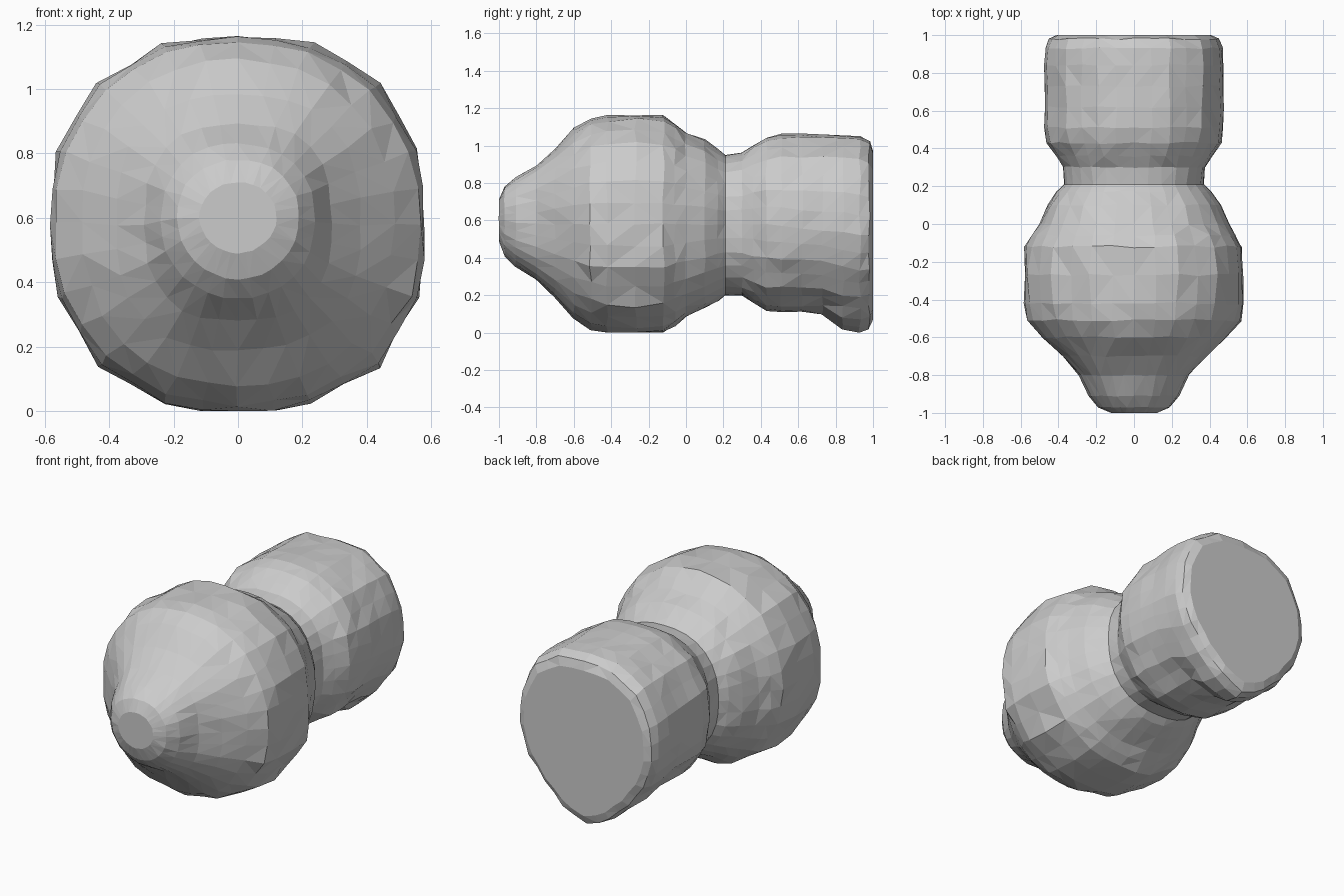
import bpy, bmesh, math, random

random.seed(4)
SIDES = 32


def ring_points(y, half_w, z_low, z_high, z_mid, n_up, n_low, lobe):
    """Super-ellipse cross-section with separate upper and lower halves and shallow lobes."""
    pts = []
    for i in range(SIDES):
        a = 2 * math.pi * i / SIDES
        c, s = math.cos(a), math.sin(a)
        n = n_up if s > 0 else n_low
        h = z_high - z_mid if s > 0 else z_mid - z_low
        r = (abs(c) ** n + abs(s) ** n) ** (-1 / n)
        if 1 < i % 8 < 7:
            r *= 1 + (lobe if i % 2 == 0 else -lobe)
        pts.append((half_w * max(-1, min(1, r * c)), y, z_mid + h * max(-1, min(1, r * s))))
    return pts


def loft(name, rings, cap_first, cap_last, fixed):
    """Skin faceted rings; rings listed in fixed stay free of surface wobble."""
    bm = bmesh.new()
    loops = []
    for k, ring in enumerate(rings):
        w = 0 if k in fixed else 0.012 * ring[1]
        loops.append([bm.verts.new((x + random.uniform(-w, w), y + random.uniform(-w, w),
                                    max(0, z + random.uniform(-w, w))))
                      for x, y, z in ring_points(*ring)])
    for a, b in zip(loops, loops[1:]):
        for i in range(SIDES):
            j = (i + 1) % SIDES
            bm.faces.new((a[i], a[j], b[j], b[i]))
    bmesh.ops.triangulate(bm, faces=bm.faces[:])
    if cap_first:
        bm.faces.new(loops[0])
    if cap_last:
        bm.faces.new(loops[-1])
    bmesh.ops.recalc_face_normals(bm, faces=bm.faces[:])
    # Open shells: make sure the widest side faces outward
    side = max(bm.faces, key=lambda f: f.calc_center_median().x)
    if side.normal.x < 0:
        bmesh.ops.reverse_faces(bm, faces=bm.faces[:])
    mesh = bpy.data.meshes.new(name)
    bm.to_mesh(mesh)
    bm.free()
    obj = bpy.data.objects.new(name, mesh)
    bpy.context.collection.objects.link(obj)
    return obj


# y, half width, bottom, top, widest height, upper exponent, lower exponent, lobe depth
seam = (0.21, 0.37, 0.20, 0.95, 0.58, 2.4, 2.4, 0)

# Bulbous front with a rounded nose
bulb = [
    (-1.00, 0.12, 0.49, 0.71, 0.60, 2.1, 1.9, 0),
    (-0.97, 0.19, 0.41, 0.78, 0.60, 2.2, 2.0, 0),
    (-0.91, 0.24, 0.35, 0.83, 0.59, 2.3, 2.1, 0),
    (-0.80, 0.29, 0.28, 0.89, 0.58, 2.7, 2.6, 0),
    (-0.70, 0.38, 0.19, 0.98, 0.58, 2.6, 2.6, 0),
    (-0.60, 0.485, 0.08, 1.09, 0.58, 2.25, 2.25, 0),
    (-0.51, 0.57, 0.02, 1.15, 0.58, 2.1, 2.1, 0.004),
    (-0.42, 0.58, 0.00, 1.16, 0.58, 2.25, 2.25, 0.008),
    (-0.27, 0.58, 0.00, 1.16, 0.58, 2.4, 2.4, 0.014),
    (-0.12, 0.575, 0.00, 1.16, 0.58, 2.2, 2.2, 0.008),
    (-0.06, 0.54, 0.04, 1.12, 0.58, 2.25, 2.25, 0.004),
    (0.00, 0.50, 0.08, 1.07, 0.58, 2.4, 2.4, 0),
    (0.10, 0.46, 0.13, 1.03, 0.58, 2.3, 2.3, 0),
    (0.17, 0.41, 0.17, 0.98, 0.58, 2.3, 2.3, 0),
    seam,
]
loft("front_bulb", bulb, True, False, {len(bulb) - 1})

# Rear block with a flat end and a tapering lower lip
block = [
    seam,
    (0.30, 0.375, 0.20, 0.96, 0.58, 2.6, 2.5, 0),
    (0.36, 0.41, 0.16, 1.00, 0.58, 2.5, 2.4, 0.005),
    (0.43, 0.46, 0.12, 1.045, 0.58, 2.3, 2.1, 0.01),
    (0.51, 0.475, 0.11, 1.06, 0.57, 2.4, 2.0, 0.012),
    (0.62, 0.475, 0.11, 1.06, 0.56, 2.4, 1.9, 0.012),
    (0.73, 0.475, 0.10, 1.06, 0.55, 2.4, 1.8, 0.012),
    (0.84, 0.475, 0.02, 1.06, 0.54, 2.5, 1.6, 0.01),
    (0.93, 0.47, 0.00, 1.05, 0.52, 2.6, 1.5, 0.01),
    (0.98, 0.45, 0.02, 1.02, 0.52, 2.6, 1.5, 0.01),
    (1.00, 0.41, 0.07, 0.97, 0.52, 2.6, 1.5, 0.01),
]
loft("rear_block", block, False, True, {0, len(block) - 1})
